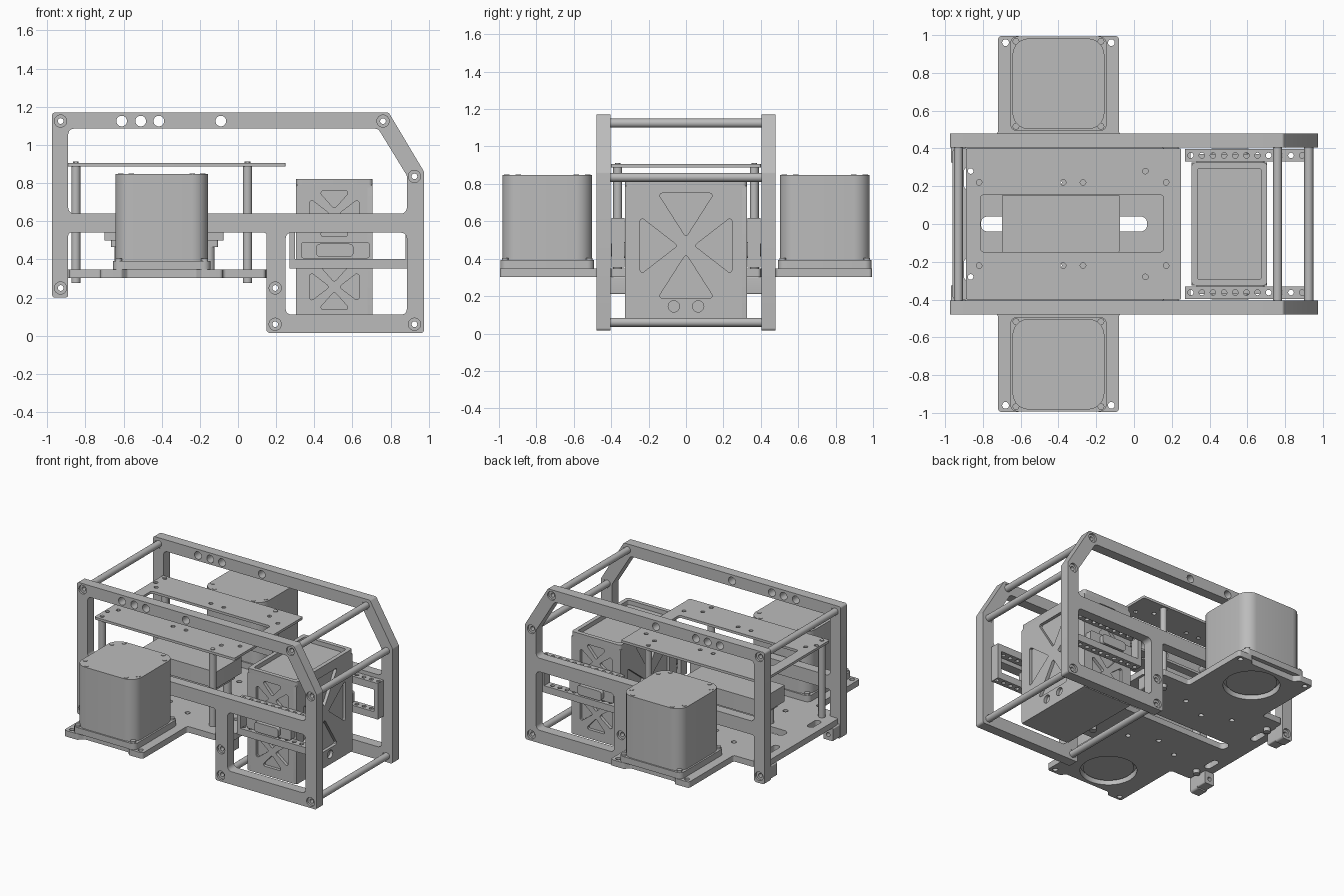
import bpy, bmesh
from math import cos, sin, tan, pi, radians
from mathutils import Vector

cube = bpy.data.objects.get("Cube")
if cube:
    bpy.data.objects.remove(cube)

# One machined grey metal for everything
metal = bpy.data.materials.new("machined grey")
metal.use_nodes = True
GREY = (0.5, 0.5, 0.5, 1)
metal.diffuse_color = GREY
metal.node_tree.nodes["Principled BSDF"].inputs["Base Color"].default_value = GREY


def circle(u, v, r, n=24):
    return [(u + r * cos(2 * pi * i / n), v + r * sin(2 * pi * i / n)) for i in range(n)]


def rounded(points, r, steps=5):
    """Replace every corner of a 2D loop by an arc of radius r."""
    out = []
    for i, p in enumerate(points):
        p = Vector(p)
        a = (Vector(points[i - 1]) - p).normalized()
        b = (Vector(points[(i + 1) % len(points)]) - p).normalized()
        half = a.angle(b) / 2
        mid = p + (a + b).normalized() * (r / sin(half))
        start = p + a * (r / tan(half)) - mid
        end = p + b * (r / tan(half)) - mid
        for k in range(steps + 1):
            q = start.lerp(end, k / steps).normalized() * r + mid
            out.append((q.x, q.y))
    return out


def rect(u0, u1, v0, v1, r=0):
    pts = [(u0, v0), (u1, v0), (u1, v1), (u0, v1)]
    return rounded(pts, r) if r else pts


def plate(name, loops, w0, w1, axis="z"):
    """Extrude a 2D outline with holes between w0 and w1 along an axis."""
    curve = bpy.data.curves.new(name, "CURVE")
    curve.dimensions = "2D"
    curve.fill_mode = "BOTH"
    curve.extrude = abs(w1 - w0) / 2
    for loop in loops:
        s = curve.splines.new("POLY")
        s.points.add(len(loop) - 1)
        for pt, (u, v) in zip(s.points, loop):
            pt.co = (u, v, 0, 1)
        s.use_cyclic_u = True
    tmp = bpy.data.objects.new(name + "_profile", curve)
    bpy.context.collection.objects.link(tmp)
    graph = bpy.context.evaluated_depsgraph_get()
    mesh = bpy.data.meshes.new_from_object(tmp.evaluated_get(graph))
    bpy.data.objects.remove(tmp)
    bm = bmesh.new()
    bm.from_mesh(mesh)
    bmesh.ops.remove_doubles(bm, verts=bm.verts, dist=1e-5)
    for vert in bm.verts:
        u, v, w = vert.co
        w += (w0 + w1) / 2
        vert.co = {"z": (u, v, w), "y": (u, w, v), "x": (w, u, v)}[axis]
    bmesh.ops.recalc_face_normals(bm, faces=bm.faces)
    bm.to_mesh(mesh)
    bm.free()
    mesh.materials.clear()
    mesh.materials.append(metal)
    obj = bpy.data.objects.new(name, mesh)
    bpy.context.collection.objects.link(obj)
    bpy.ops.object.select_all(action="DESELECT")
    obj.select_set(True)
    bpy.context.view_layer.objects.active = obj
    bpy.ops.object.shade_smooth_by_angle(angle=radians(30))
    return obj


def truss(cu, cv, hu, hv, tu, tv, a):
    """Four triangular cut-outs that leave an X."""
    tris = []
    for s in (1, -1):
        tris.append(rounded([(cu - tu, cv + s * hv), (cu + tu, cv + s * hv), (cu, cv + s * a)], 0.012))
        tris.append(rounded([(cu + s * hu, cv - tv), (cu + s * hu, cv + tv), (cu + s * a, cv)], 0.012))
    return tris


ROD_SPOTS = [(-0.93, 1.125), (0.76, 1.125), (0.925, 0.835), (0.925, 0.06), (0.195, 0.06)]
BLOCK_SPOTS = [(-0.93, 0.25), (0.195, 0.25)]

# Side frames with recessed washers, and everything that repeats on both sides
frame = rounded([(-0.975, 1.17), (0.79, 1.17), (0.975, 0.86), (0.975, 0.015), (0.15, 0.015),
                 (0.15, 0.54), (-0.89, 0.54), (-0.89, 0.2), (-0.975, 0.2)], 0.015)
upper_window = rounded([(-0.89, 0.64), (0.885, 0.64), (0.885, 0.84), (0.735, 1.085), (-0.89, 1.085)], 0.03)
lower_window = rect(0.25, 0.885, 0.11, 0.54, 0.03)
bores = [circle(x, z, 0.032) for x, z in ROD_SPOTS + BLOCK_SPOTS]
top_bores = [circle(x, 1.125, 0.028) for x in (-0.61, -0.51, -0.415, -0.09)]
for side, s in (("left", 1), ("right", -1)):
    plate(f"{side}_side_frame", [frame, upper_window, lower_window] + bores + top_bores,
          s * 0.405, s * 0.478, "y")
    for x, z in ROD_SPOTS + BLOCK_SPOTS:
        plate(f"{side}_screw_washer", [circle(x, z, 0.032), circle(x, z, 0.015)], s * 0.407, s * 0.463, "y")
    # Corner blocks joining base plate and frame
    for x, z in BLOCK_SPOTS:
        plate(f"{side}_corner_block", [rect(x - 0.04, x + 0.04, 0.21, 0.305, 0.008), circle(x, z, 0.015)],
              s * 0.325, s * 0.405, "y")
    # Slotted rail for the cage
    y0, y1 = sorted((s * 0.33, s * 0.397))
    holes = [circle(0.3 + 0.059 * i, s * 0.363, 0.015, 12) for i in range(11)]
    for z0, z1 in ((0.352, 0.402), (0.565, 0.617)):
        plate(f"{side}_rail_flange", [rect(0.27, 0.907, y0, y1)] + holes, z0, z1)
    for x in (0.27, 0.877):
        plate(f"{side}_rail_end", [rect(x, x + 0.03, y0, y1)], 0.402, 0.565)
    plate(f"{side}_slider", [rect(0.33, 0.69, 0.405, 0.49, 0.015)], s * 0.32, s * 0.37, "y")
    plate(f"{side}_slider_pad", [rect(0.41, 0.605, 0.413, 0.482, 0.02)], s * 0.37, s * 0.4, "y")
    # Motor: flange, body, boss and screws
    mx, my = -0.4, s * 0.742
    corners = [(mx + i * 0.225, my + j * 0.225) for i in (-1, 1) for j in (-1, 1)]
    plate(f"{side}_motor_flange", [rect(mx - 0.255, mx + 0.255, my - 0.25, my + 0.25, 0.035)], 0.347, 0.392)
    plate(f"{side}_motor_body", [rect(mx - 0.243, mx + 0.243, my - 0.24, my + 0.24, 0.085)], 0.392, 0.847)
    plate(f"{side}_motor_boss", [circle(mx, my, 0.17, 48)], 0.325, 0.347)
    for x, y in corners:
        plate(f"{side}_motor_screw", [circle(x, y, 0.018, 16)], 0.392, 0.405)
    for x, y in [(mx + i * a, my + j * b) for a, b in ((0.215, 0.155), (0.16, 0.217))
                 for i in (-1, 1) for j in (-1, 1)]:
        plate(f"{side}_motor_cap_screw", [circle(x, y, 0.015, 12)], 0.845, 0.85)

# Hollow cross rods between the frames
for x, z in ROD_SPOTS:
    plate("cross_rod", [circle(x, z, 0.024), circle(x, z, 0.015)], -0.41, 0.41, "y")

# Base plate with motor wings
half = [(0.25, 0.4), (0.145, 0.4), (0.145, 0.475), (-0.08, 0.475), (-0.08, 0.995), (-0.19, 0.995),
        (-0.22, 0.96), (-0.58, 0.96), (-0.61, 0.995), (-0.72, 0.995), (-0.72, 0.475), (-0.885, 0.475),
        (-0.885, 0.4), (-0.96, 0.4)]
outline = rounded(half + [(x, -y) for x, y in reversed(half)], 0.018)
cuts = [rect(-0.81, 0.07, -0.04, 0.04, 0.035)]
for s in (1, -1):
    cuts.append(circle(-0.4, s * 0.742, 0.19, 48))
    cuts.append(rect(-0.9, -0.85, s * 0.24 - 0.06, s * 0.24 + 0.06, 0.022))
    cuts += [circle(x, s * y, 0.018, 16) for x, y in
             [(-0.68, 0.96), (-0.12, 0.96), (-0.6, 0.3), (-0.4, 0.22), (-0.2, 0.3), (0.12, 0.2)]]
plate("base_plate", [outline] + cuts, 0.303, 0.347)

# Top plate and its standoffs
posts = [(x, s * 0.365) for x in (-0.85, 0.05) for s in (1, -1)]
small = [(-0.865, 0.28), (-0.82, 0.22), (-0.375, 0.22), (-0.27, 0.22), (0.06, 0.28), (0.17, 0.22)]
holes = [circle(x, s * y, 0.015, 12) for x, y in small for s in (1, -1)]
plate("top_plate", [rect(-0.89, 0.25, -0.4, 0.4, 0.01), rect(-0.813, 0.157, -0.148, 0.155, 0.02)] + holes,
      0.888, 0.906)
for x, y in posts:
    plate("standoff", [circle(x, y, 0.024)], 0.275, 0.89)
    plate("standoff_screw", [circle(x, y, 0.015, 12)], 0.9, 0.912)

# Central control unit on short legs
plate("control_unit", [rect(-0.7, -0.075, -0.148, 0.152, 0.008)], 0.5, 0.62)
plate("control_unit_foot", [rect(-0.665, -0.105, -0.12, 0.12, 0.01)], 0.465, 0.5)
for x in (-0.62, -0.15):
    for y in (-0.09, 0.09):
        plate("control_unit_leg", [circle(x, y, 0.028)], 0.345, 0.465)

# Cage: core block, four cut-out walls and a raised rim
plate("cage_core", [rect(0.328, 0.682, -0.302, 0.302)], 0.07, 0.79)
wall = rect(0.305, 0.705, 0.07, 0.79, 0.012)
openings = truss(0.505, 0.256, 0.13, 0.12, 0.085, 0.08, 0.025) \
    + truss(0.505, 0.64, 0.13, 0.12, 0.085, 0.08, 0.025)
end_wall = rect(-0.325, 0.325, 0.07, 0.79, 0.012)
end_openings = truss(0, 0.47, 0.245, 0.28, 0.15, 0.155, 0.045) \
    + [circle(y, 0.145, 0.03) for y in (-0.065, 0.065)]
for s in (1, -1):
    plate("cage_side_wall", [wall] + openings, s * 0.3, s * 0.325, "y")
    plate("cage_end_wall", [end_wall] + end_openings, 0.505 + s * 0.175, 0.505 + s * 0.2, "x")
plate("cage_rim", [rect(0.305, 0.705, -0.325, 0.325, 0.02), rect(0.335, 0.675, -0.295, 0.295, 0.015)],
      0.79, 0.822)
